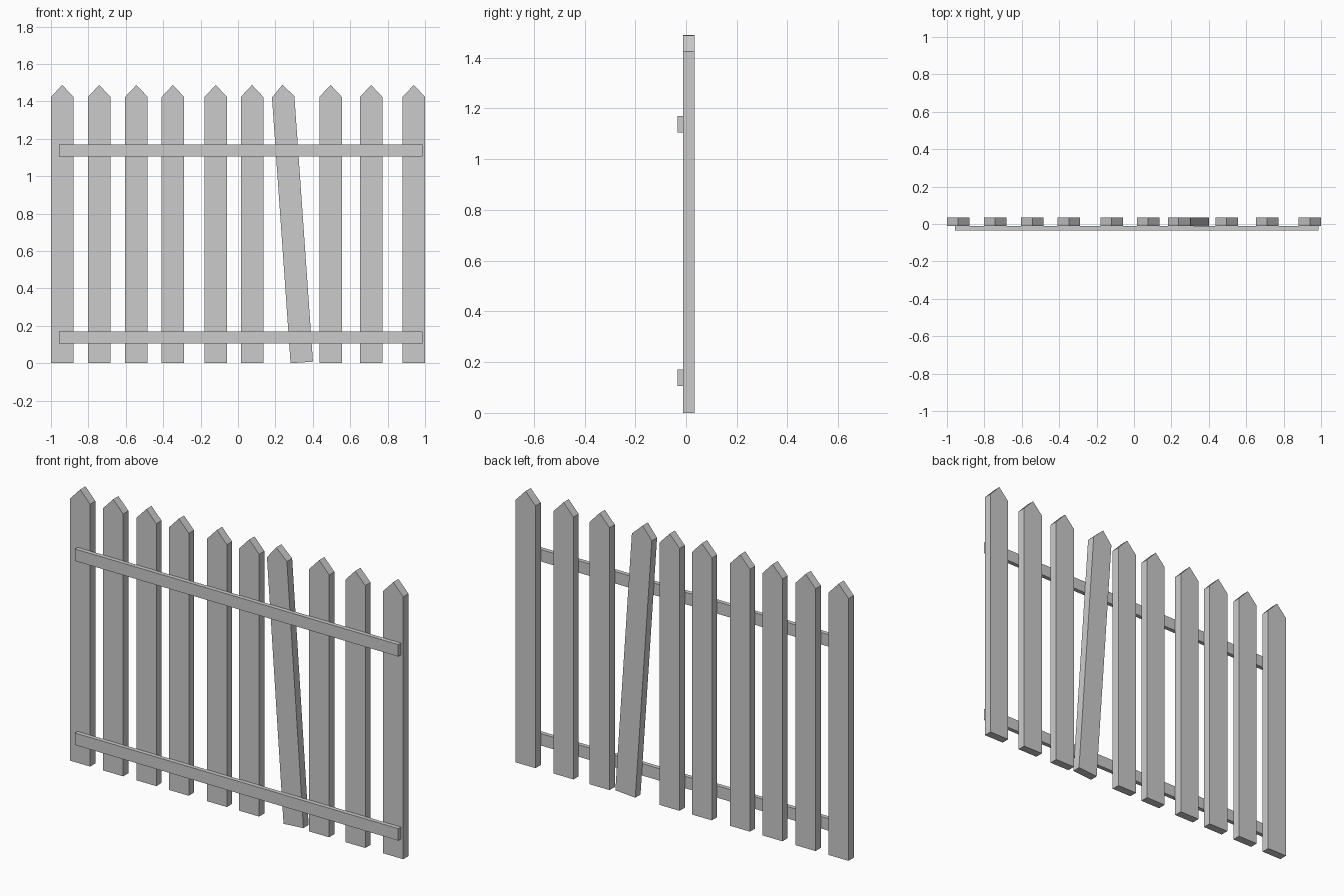
import bpy, bmesh
from math import radians

if "Cube" in bpy.data.objects:
    bpy.data.objects.remove(bpy.data.objects["Cube"])

W, SHOULDER, PEAK = 0.12, 1.424, 1.488
Y_FRONT, Y_MID, Y_BACK = -0.034, -0.011, 0.034


def extrude_profile(name, pts, y0, y1):
    """Extrude an x/z outline from y0 to y1."""
    bm = bmesh.new()
    face = bm.faces.new([bm.verts.new((x, y0, z)) for x, z in pts])
    ext = bmesh.ops.extrude_face_region(bm, geom=[face])
    verts = [g for g in ext["geom"] if isinstance(g, bmesh.types.BMVert)]
    bmesh.ops.translate(bm, verts=verts, vec=(0, y1 - y0, 0))
    bmesh.ops.recalc_face_normals(bm, faces=bm.faces)
    mesh = bpy.data.meshes.new(name)
    bm.to_mesh(mesh)
    bm.free()
    obj = bpy.data.objects.new(name, mesh)
    bpy.context.collection.objects.link(obj)
    return obj


def picket(name, left_x, tilt=0.0):
    """Pointed board with its origin at the lower left corner."""
    pts = [(0, 0), (W, 0), (W, SHOULDER), (W / 2, PEAK), (0, SHOULDER)]
    obj = extrude_profile(name, pts, Y_MID, Y_BACK)
    obj.location.x = left_x
    obj.rotation_euler.y = radians(tilt)
    return obj


# Upright pickets, unevenly spaced
centres = [-0.94, -0.742, -0.543, -0.348, -0.119, 0.075, 0.495, 0.712, 0.94]
for i, x in enumerate(centres, 1):
    picket(f"picket_{i}", x - W / 2)

# Loose leaning picket
picket("leaning_picket", 0.281, -4)

# Horizontal rails on the front
for name, z in (("lower_rail", 0.106), ("upper_rail", 1.105)):
    x0, x1, z1 = -0.956, 0.986, z + 0.065
    extrude_profile(name, [(x0, z), (x1, z), (x1, z1), (x0, z1)], Y_FRONT, Y_MID)
